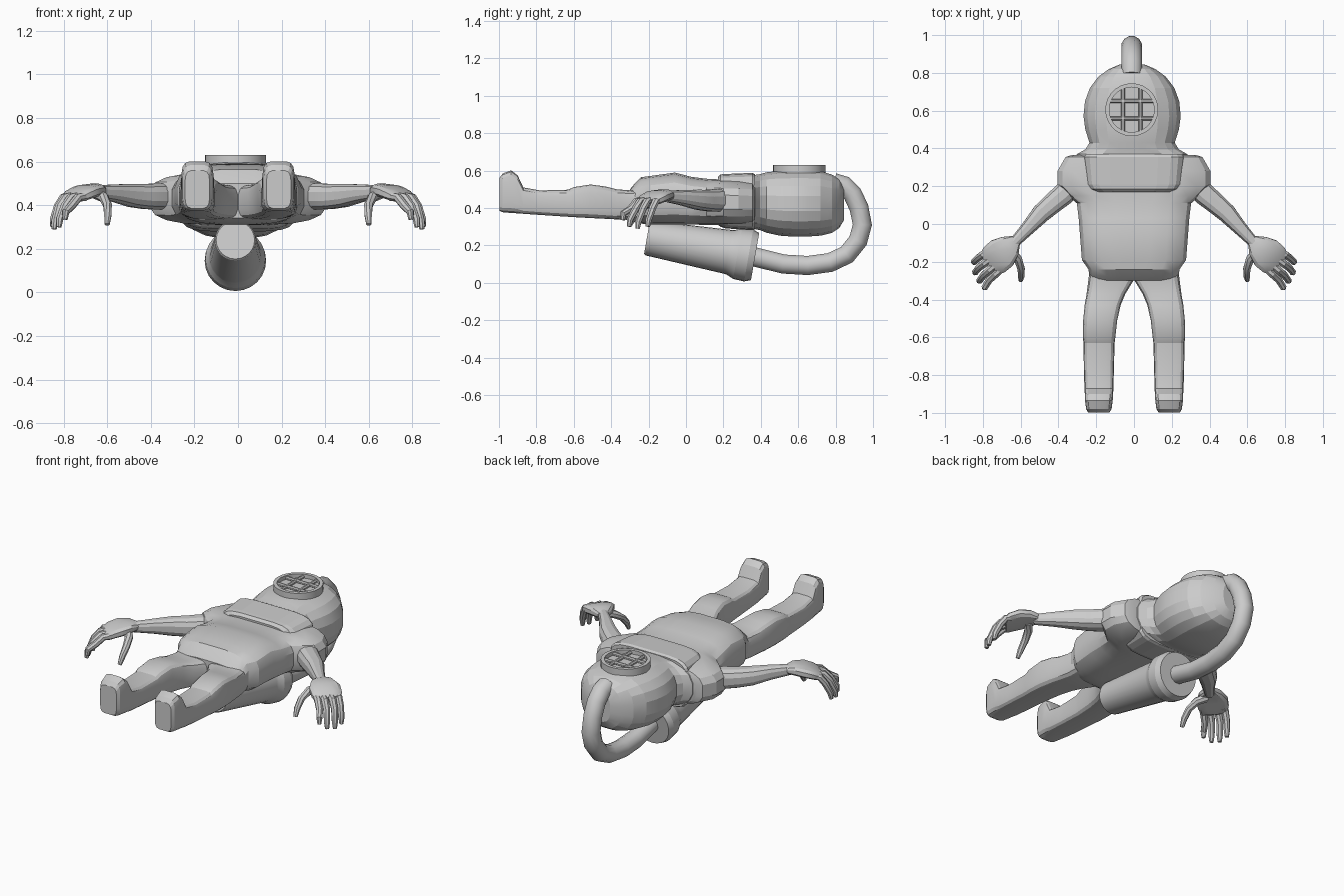
import bpy, bmesh, math
from mathutils import Vector, Matrix

grey = bpy.data.materials.new("plain grey")
grey.diffuse_color = (0.6, 0.6, 0.6, 1)
X, Z = Vector((1, 0, 0)), Vector((0, 0, 1))


def add(name, bm, smooth=None):
    bmesh.ops.recalc_face_normals(bm, faces=bm.faces)
    mesh = bpy.data.meshes.new(name)
    bm.to_mesh(mesh)
    bm.free()
    mesh.materials.append(grey)
    ob = bpy.data.objects.new(name, mesh)
    bpy.context.collection.objects.link(ob)
    if smooth:
        bpy.ops.object.select_all(action='DESELECT')
        ob.select_set(True)
        bpy.context.view_layer.objects.active = ob
        bpy.ops.object.shade_smooth_by_angle(angle=math.radians(smooth))
    return ob


def loft(name, sections, n=16, power=2.0, smooth=None):
    """Skin superellipse rings given as (centre, side axis, up axis)."""
    bm = bmesh.new()
    rings = []
    for c, side, up in sections:
        ring = []
        for i in range(n):
            a = 2 * math.pi * (i + 0.5) / n
            u, v = (math.copysign(abs(f) ** (2 / power), f) for f in (math.cos(a), math.sin(a)))
            ring.append(bm.verts.new(c + side * u + up * v))
        rings.append(ring)
    for r, s in zip(rings, rings[1:]):
        for i in range(n):
            j = (i + 1) % n
            bm.faces.new((r[i], r[j], s[j], s[i]))
    bm.faces.new(rings[0])
    bm.faces.new(rings[-1])
    return add(name, bm, smooth)


def body(name, rows, n=16, power=3.0, smooth=None):
    """Loft along y; rows are (y, x min, x max, z min, z max)."""
    return loft(name, [(Vector(((a + b) / 2, y, (c + d) / 2)), X * (b - a) / 2, Z * (d - c) / 2)
                       for y, a, b, c, d in rows], n, power, smooth)


def tube(name, pts, n=10, power=2.0, smooth=None):
    """Loft along a path; pts are (x, y, z, half width, half height)."""
    P = [Vector(p[:3]) for p in pts]
    out = []
    for i, p in enumerate(pts):
        t = (P[min(i + 1, len(P) - 1)] - P[max(i - 1, 0)]).normalized()
        side = t.cross(Z)
        side = side.normalized() if side.length > 0.05 else X
        if abs(t.x) < 1e-4:
            side = X
        out.append((P[i], side * p[3], side.cross(t).normalized() * p[4]))
    return loft(name, out, n, power, smooth)


def lathe(name, profile, n, matrix, smooth=None, closed=False):
    """Revolve (radius, height) points about local z."""
    bm = bmesh.new()
    rings = [[bm.verts.new((r * math.cos(2 * math.pi * i / n), r * math.sin(2 * math.pi * i / n), h))
              for i in range(n)] for r, h in profile]
    for r, s in zip(rings, rings[1:] + rings[:1] if closed else rings[1:]):
        for i in range(n):
            j = (i + 1) % n
            bm.faces.new((r[i], r[j], s[j], s[i]))
    if not closed:
        bm.faces.new(rings[0])
        bm.faces.new(rings[-1])
    bm.transform(matrix)
    return add(name, bm, smooth)


def sym(rows):
    return [(y, -w, w, a, b) for y, w, a, b in rows]


def mirror(ob):
    m = ob.modifiers.new("mirror", 'MIRROR')
    m.use_mirror_merge = False
    m.use_axis = (True, False, False)


# Suit torso with shoulders and jacket hem
body("torso", sym([
    (-0.30, .225, .34, .50), (-0.275, .238, .325, .53), (-0.24, .243, .315, .565),
    (-0.19, .278, .31, .572), (-0.06, .288, .31, .59), (0.03, .295, .31, .567),
    (0.11, .305, .308, .557), (0.15, .355, .308, .555), (0.2, .408, .308, .552),
    (0.28, .408, .308, .55), (0.355, .365, .31, .545), (0.365, .33, .32, .53)]), 20, 3.2, 25)

# Helmet breastplate, front and back
body("breastplate", sym([
    (.17, .215, .31, .565), (.185, .24, .298, .58), (.21, .255, .29, .582),
    (.355, .27, .28, .588), (.37, .26, .285, .58)]), 20, 5)

# Helmet with flared neck
helmet_rows = [
    (.355, .30, .285, .575), (.37, .295, .285, .578), (.395, .25, .28, .582), (.43, .228, .266, .592),
    (.5, .25, .25, .6), (.57, .26, .245, .602), (.65, .252, .245, .602), (.72, .226, .25, .598),
    (.78, .18, .265, .58), (.82, .125, .292, .555), (.845, .065, .335, .515)]
body("helmet", [(y, -.01 - w, -.01 + w, a, b) for y, w, a, b in helmet_rows], 20, 2.5, 15)

# Face window: rim, glass and guard bars
centre = Matrix.Translation((-.012, .605, 0))
lathe("window_rim", [(.14, .56), (.14, .63), (.119, .63), (.119, .56)], 28, centre, 30, True)
lathe("window_glass", [(.125, .57), (.125, .606)], 28, centre, 30)
for k, o in enumerate((-.046, .046)):
    h = math.sqrt(.125 ** 2 - o ** 2)
    tube(f"guard_bar_long_{k}", [(-.012 + o, .605 - h, .613, .011, .011),
                                 (-.012 + o, .605 + h, .613, .011, .011)], 8)
    tube(f"guard_bar_cross_{k}", [(-.012 - h, .605 + o, .613, .011, .011),
                                  (-.012 + h, .605 + o, .613, .011, .011)], 8)

# Air hose from helmet to tank
hose = [(.79, .535), (.845, .52), (.89, .475), (.925, .40), (.943, .31), (.92, .225),
        (.86, .15), (.77, .108), (.65, .092), (.52, .1), (.36, .14)]
tube("air_hose", [(-.012, y, z, .055, .053) for y, z in hose], 12, 2, 40)

# Air tank, tilted along the back
tilt = math.atan2(.1, .575)
lathe("air_tank", [(.088, -.002), (.094, .006), (.119, .44), (.122, .455), (.138, .49),
                   (.141, .55), (.128, .585)], 24,
      Matrix.Translation((-.012, -.207, .24)) @ Matrix.Rotation(-math.pi / 2 - tilt, 4, 'X'), 20)

# Legs with knees and upturned boots
mirror(body("leg", [
    (-0.24, .0, .235, .34, .50), (-0.30, .002, .243, .335, .495), (-0.37, .045, .252, .338, .50),
    (-0.43, .07, .262, .341, .515), (-0.51, .088, .270, .345, .526), (-0.60, .098, .272, .35, .512),
    (-0.63, .102, .268, .352, .498), (-0.78, .106, .266, .362, .494), (-0.87, .108, .263, .368, .51),
    (-0.90, .11, .261, .37, .575), (-0.935, .112, .26, .372, .602), (-0.98, .118, .254, .376, .585),
    (-0.998, .13, .243, .385, .56)], 16, 4.5, 20))

# Arms
mirror(tube("arm", [
    (.31, .225, .44, .065, .058), (.37, .16, .44, .062, .062), (.43, .11, .44, .057, .058),
    (.49, .058, .445, .052, .054), (.56, -.02, .455, .039, .042), (.64, -.105, .462, .028, .03)],
    12, 2.5, 25))

# Hands: palm, four curled fingers and thumb
mirror(tube("palm", [
    (.625, -.085, .465, .03, .022), (.655, -.115, .47, .065, .03), (.70, -.155, .462, .09, .032),
    (.74, -.19, .445, .088, .028), (.765, -.212, .43, .07, .02)], 12, 2.8, 25))
fingers = [((.70, -.235), (.765, -.295), (.79, -.335), .335),
           ((.735, -.22), (.795, -.27), (.818, -.30), .30),
           ((.765, -.19), (.82, -.23), (.84, -.255), .29),
           ((.775, -.145), (.825, -.18), (.846, -.20), .30)]
for k, (a, b, c, tip) in enumerate(fingers):
    mirror(tube(f"finger_{k}", [
        (*a, .44, .022, .021), ((a[0] + b[0]) / 2, (a[1] + b[1]) / 2, .435, .022, .02),
        (*b, .395, .020, .02), (*c, tip + .035, .018, .018),
        (c[0] + .003, c[1] - .004, tip, .012, .012)], 8, 2, 30))
mirror(tube("thumb", [
    (.655, -.14, .455, .028, .025), (.615, -.185, .435, .024, .023), (.598, -.235, .40, .021, .02),
    (.597, -.275, .355, .018, .018), (.6, -.298, .312, .012, .012)], 8, 2, 30))
